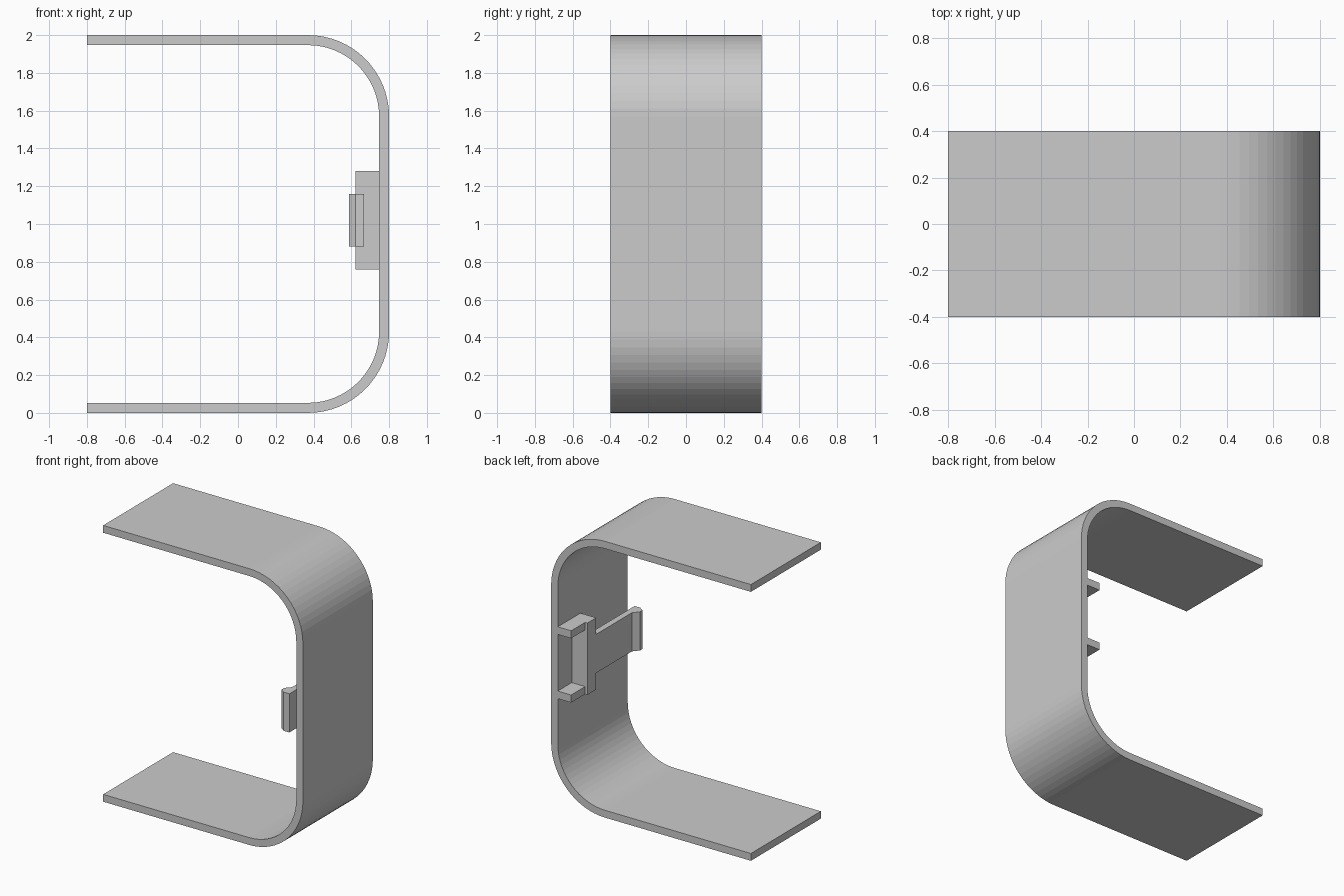
import bpy
import bmesh
from math import cos, sin, pi

cube = bpy.data.objects.get("Cube")
if cube:
    bpy.data.objects.remove(cube, do_unlink=True)

grey = bpy.data.materials.new("light_grey")
grey.use_nodes = True
grey.diffuse_color = (0.6, 0.6, 0.6, 1)
grey.node_tree.nodes["Principled BSDF"].inputs["Base Color"].default_value = (0.6, 0.6, 0.6, 1)


def extrude(name, outline, offset):
    """Solid made by sweeping a closed 3D outline along an offset."""
    bm = bmesh.new()
    face = bm.faces.new([bm.verts.new(p) for p in outline])
    swept = bmesh.ops.extrude_face_region(bm, geom=[face])["geom"]
    bmesh.ops.translate(bm, vec=offset,
                        verts=[v for v in swept if isinstance(v, bmesh.types.BMVert)])
    bmesh.ops.recalc_face_normals(bm, faces=bm.faces)
    mesh = bpy.data.meshes.new(name)
    bm.to_mesh(mesh)
    bm.free()
    mesh.materials.append(grey)
    obj = bpy.data.objects.new(name, mesh)
    bpy.context.collection.objects.link(obj)
    return obj


def box(name, x0, x1, y0, y1, z0, z1):
    return extrude(name, [(x0, y0, z0), (x1, y0, z0), (x1, y1, z0), (x0, y1, z0)],
                   (0, 0, z1 - z0))


# Band: C-shaped strip with rounded corners
HALF, HEIGHT, DEPTH, WALL, RADIUS, STEPS = 0.8, 2.0, 0.4, 0.053, 0.43, 16


def band_path(inset):
    r = RADIUS - inset
    cx = HALF - RADIUS
    path = [(-HALF, -DEPTH, inset)]
    for cz, start in ((RADIUS, -pi / 2), (HEIGHT - RADIUS, 0)):
        for i in range(STEPS + 1):
            a = start + i * pi / 2 / STEPS
            path.append((cx + r * cos(a), -DEPTH, cz + r * sin(a)))
    path.append((-HALF, -DEPTH, HEIGHT - inset))
    return path


extrude("band", band_path(0) + band_path(WALL)[::-1], (0, 2 * DEPTH, 0))

# Clip mount: upright bar with two short arms reaching the back edge
INNER = HALF - WALL
LOW, HIGH = 0.76, 1.28
box("clip_bar", 0.622, INNER, 0.14, 0.24, LOW, HIGH)
for name, z in (("lower_clip_arm", LOW), ("upper_clip_arm", HIGH - 0.055)):
    box(name, 0.64, INNER, 0.24, DEPTH, z, z + 0.055)

# Spring tongue with a hooked tip
tongue = [(0.622, 0.14), (0.622, -0.27), (0.587, -0.31), (0.587, -0.34),
          (0.622, -0.365), (0.667, -0.365), (0.667, 0.14)]
extrude("clip_tongue", [(x, y, 0.88) for x, y in tongue], (0, 0, 0.28))
